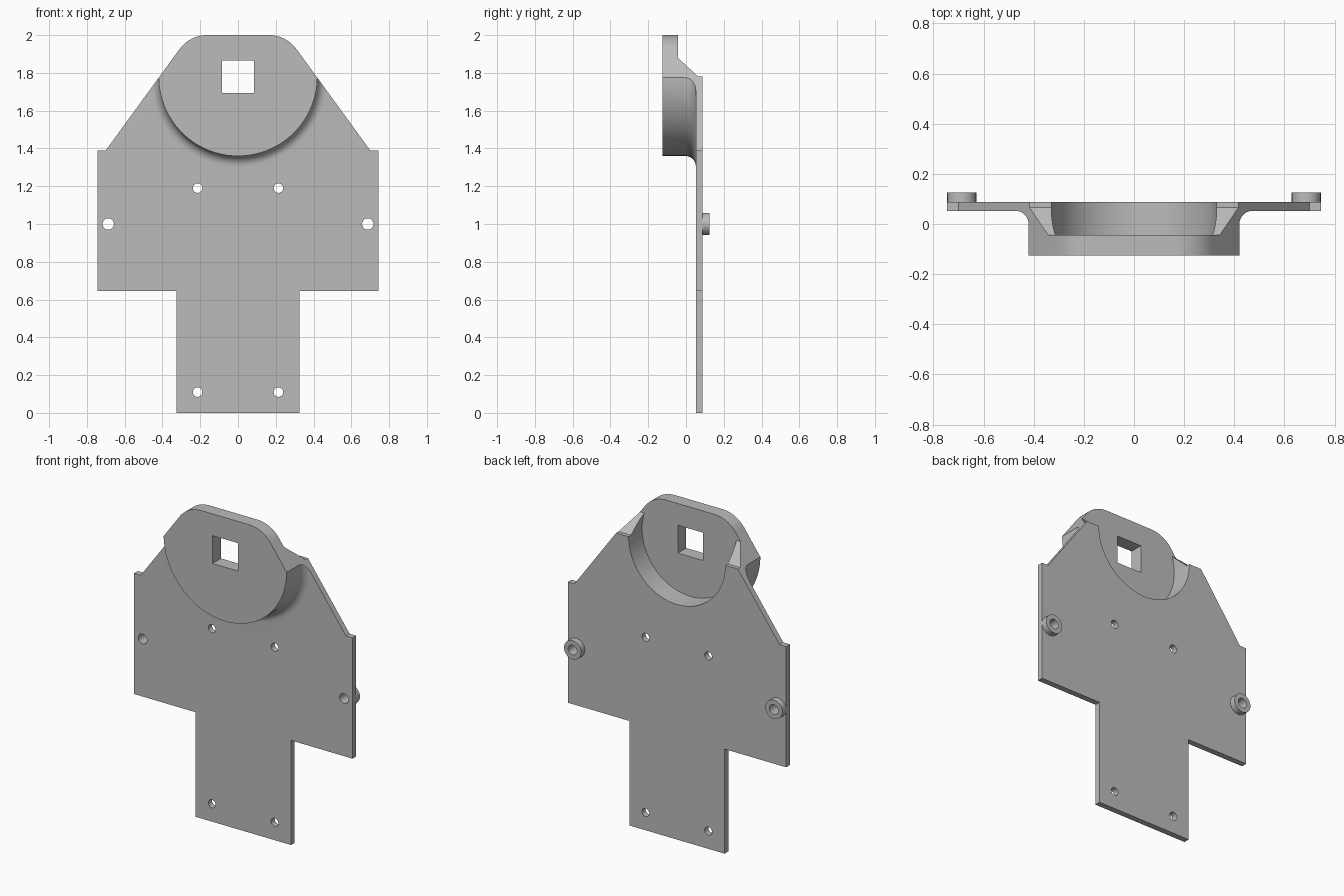
import bpy, bmesh, math
from mathutils import Vector

cube = bpy.data.objects.get("Cube")
if cube:
    bpy.data.objects.remove(cube, do_unlink=True)

grey = bpy.data.materials.new("plain grey")
grey.use_nodes = True
grey.diffuse_color = (0.5, 0.5, 0.5, 1)
grey.node_tree.nodes["Principled BSDF"].inputs["Base Color"].default_value = (0.5, 0.5, 0.5, 1)

FRONT, FLOOR, SHEET, BACK = -0.125, -0.043, 0.052, 0.088
HUB_Z, HUB_R, CUP_R, FILLET = 1.78, 0.42, 0.33, 0.055


def finish(name, bm):
    bmesh.ops.recalc_face_normals(bm, faces=bm.faces)
    mesh = bpy.data.meshes.new(name)
    bm.to_mesh(mesh)
    bm.free()
    mesh.materials.append(grey)
    ob = bpy.data.objects.new(name, mesh)
    bpy.context.collection.objects.link(ob)
    return ob


def prism(name, points, offset):
    """Extrude a closed loop of 3D points along an offset."""
    bm = bmesh.new()
    face = bm.faces.new([bm.verts.new(p) for p in points])
    ext = bmesh.ops.extrude_face_region(bm, geom=[face], use_keep_orig=True)
    verts = [g for g in ext["geom"] if isinstance(g, bmesh.types.BMVert)]
    bmesh.ops.translate(bm, verts=verts, vec=Vector(offset))
    return finish(name, bm)


def lathe(name, profile, x, z, steps=96):
    """Revolve (radius, y) points about an axis along y."""
    bm = bmesh.new()
    rings = [[bm.verts.new((x + r * math.cos(a), y, z + r * math.sin(a)))
              for a in (2 * math.pi * i / steps for i in range(steps))]
             for r, y in profile]
    for a, b in zip(rings, rings[1:]):
        for i in range(steps):
            j = (i + 1) % steps
            bm.faces.new((a[i], a[j], b[j], b[i]))
    bm.faces.new(rings[0])
    bm.faces.new(rings[-1])
    return finish(name, bm)


def rod(name, x, z, r, y0, y1, steps=32):
    return lathe(name, [(r, y0), (r, y1)], x, z, steps)


def box(name, x, y0, y1, z0, z1):
    return prism(name, [(-x, y0, z0), (x, y0, z0), (x, y0, z1), (-x, y0, z1)], (0, y1 - y0, 0))


def combine(ob, tool, operation):
    mod = ob.modifiers.new(operation, 'BOOLEAN')
    mod.operation, mod.object, mod.solver = operation, tool, 'EXACT'
    bpy.context.view_layer.objects.active = ob
    bpy.ops.object.modifier_apply(modifier=mod.name)
    bpy.data.objects.remove(tool, do_unlink=True)


def smooth(ob):
    bpy.ops.object.select_all(action='DESELECT')
    ob.select_set(True)
    bpy.context.view_layer.objects.active = ob
    bpy.ops.object.shade_smooth_by_angle(angle=math.radians(25))


# sheet stock and the hub with a filleted root
body = box("mounting_plate", 1, SHEET, BACK, -0.2, 2.2)
root = [(HUB_R + FILLET * (1 - math.cos(t)), SHEET - FILLET * (1 - math.sin(t)))
        for t in (math.pi / 2 * i / 10 for i in range(11))]
hub = lathe("hub", [(HUB_R, FRONT)] + root + [(HUB_R + FILLET, 0.07)], 0, HUB_Z)
combine(body, hub, 'UNION')

# front outline: stem, wide shoulders, tapered sides, rounded top
half = [(0.325, 0), (0.325, 0.645), (0.745, 0.645), (0.745, 1.39), (0.70, 1.39)]
for i in range(13):
    a = math.radians(36 + 54 * i / 12)
    half.append((0.164 + 0.18 * math.cos(a), 1.82 + 0.18 * math.sin(a)))
loop = half + [(-x, z) for x, z in reversed(half)]
combine(body, prism("outline", [(x, -0.3, z) for x, z in loop], (0, 0.6, 0)), 'INTERSECT')

# side outline: the back slopes away to a thin lug at the top
back_cut = [(BACK + 0.1, HUB_Z), (0.065, HUB_Z), (FLOOR, 1.88), (FLOOR, 2.2), (BACK + 0.1, 2.2)]
combine(body, prism("back_cut", [(-1, y, z) for y, z in back_cut], (2, 0, 0)), 'DIFFERENCE')

# cup recess and square opening
combine(body, rod("recess", 0, HUB_Z, CUP_R, FLOOR, 0.3, 96), 'DIFFERENCE')
combine(body, box("square_opening", 0.086, -0.3, 0.3, 1.694, 1.866), 'DIFFERENCE')

# screw holes and rear spacers
for side, label in ((1, "left"), (-1, "right")):
    for x, z, r in ((0.214, 1.19, 0.025), (0.214, 0.11, 0.025), (0.687, 1.0, 0.03)):
        combine(body, rod("hole", side * x, z, r, -0.3, 0.3), 'DIFFERENCE')
    spacer = rod(label + "_spacer", side * 0.687, 1.0, 0.058, BACK, 0.125, 48)
    combine(spacer, rod("bore", side * 0.687, 1.0, 0.03, 0, 0.3), 'DIFFERENCE')
    smooth(spacer)
smooth(body)
